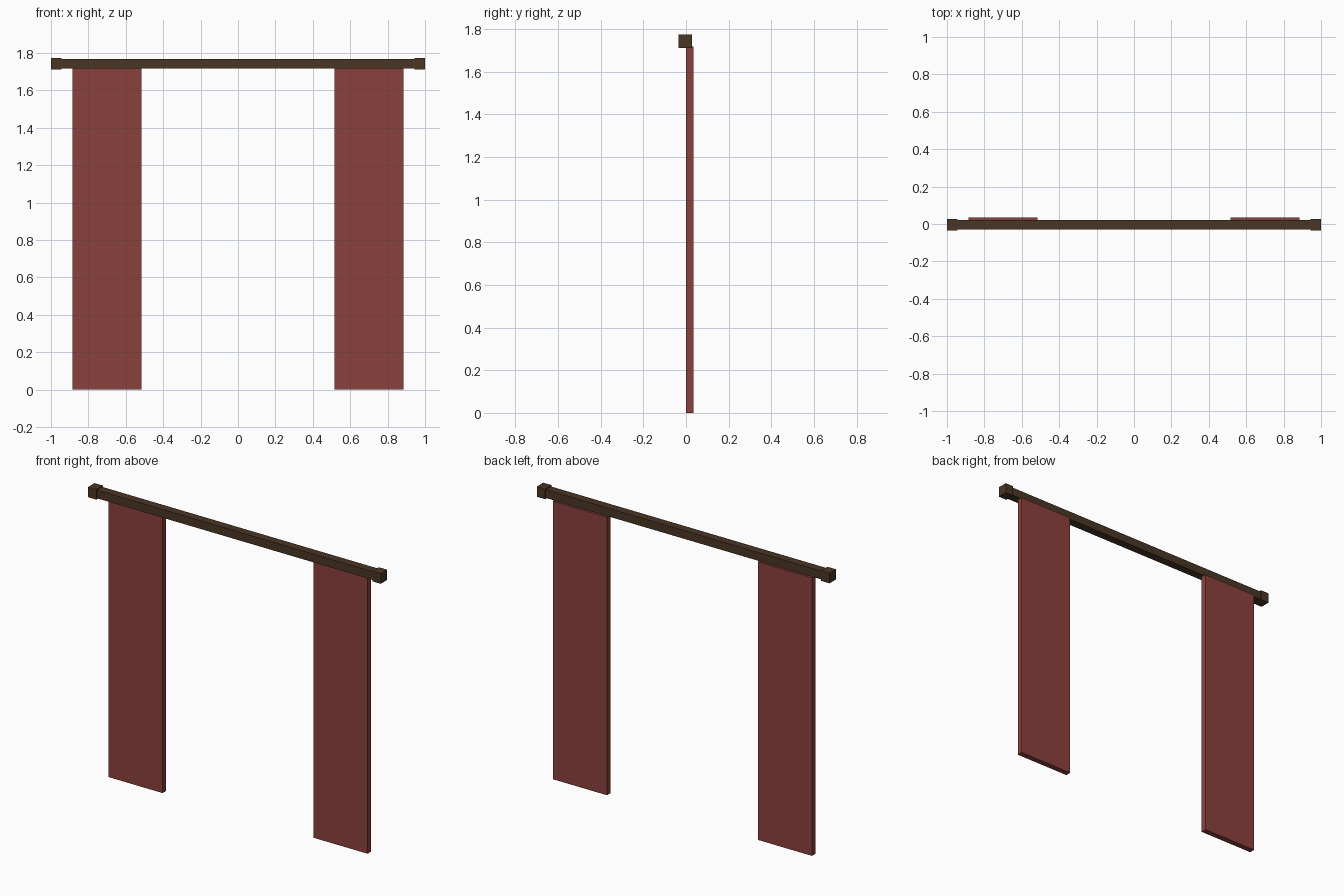
import bpy

if "Cube" in bpy.data.objects:
    bpy.data.objects.remove(bpy.data.objects["Cube"])


def material(name, rgb):
    m = bpy.data.materials.new(name)
    m.diffuse_color = (*rgb, 1.0)
    m.use_nodes = True
    m.node_tree.nodes["Principled BSDF"].inputs["Base Color"].default_value = m.diffuse_color
    return m


def box(name, x, y, z, mat):
    """Box from (min, max) ranges on each axis."""
    ranges = (x, y, z)
    bpy.ops.mesh.primitive_cube_add(size=1)
    ob = bpy.context.object
    ob.name = name
    centre = [(a + b) / 2 for a, b in ranges]
    size = [b - a for a, b in ranges]
    for v in ob.data.vertices:
        v.co = [c + s * p for c, s, p in zip(centre, size, v.co)]
    ob.data.materials.append(mat)
    return ob


wood = material("dark wood", (0.068, 0.037, 0.018))
cloth = material("red cloth", (0.258, 0.053, 0.045))

# Square rod across the top
box("curtain_rod", (-0.945, 0.945), (-0.029, 0.022), (1.717, 1.768), wood)

for side, s in (("left", -1), ("right", 1)):
    # Slightly larger block on each rod end
    box(side + "_finial", sorted((s * 0.943, s * 1.0)),
        (-0.035, 0.028), (1.711, 1.774), wood)
    # Flat hanging panel
    box(side + "_curtain", sorted((s * 0.515, s * 0.885)),
        (0.0, 0.035), (0.0, 1.717), cloth)
